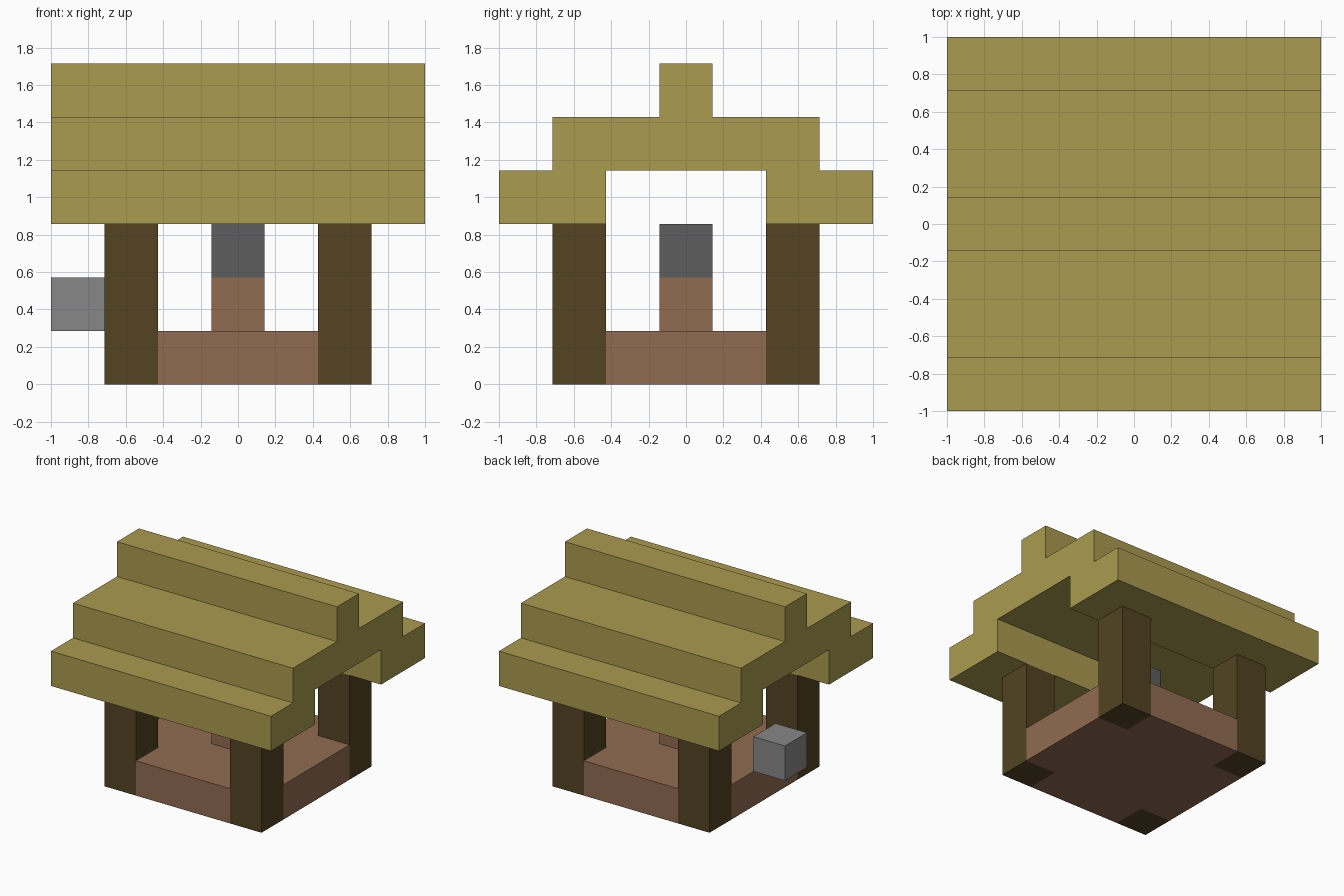
import bpy
import bmesh
from mathutils import Vector

# Everything sits on a block grid, seven blocks wide
U = 2 / 7

cube = bpy.data.objects.get("Cube")
if cube:
    bpy.data.objects.remove(cube, do_unlink=True)


def material(name, rgb):
    """Flat colour given as 8-bit sRGB, stored as linear."""
    linear = [((c / 255 + 0.055) / 1.055) ** 2.4 for c in rgb]
    mat = bpy.data.materials.new(name)
    mat.use_nodes = True
    mat.diffuse_color = (*linear, 1)
    bsdf = mat.node_tree.nodes["Principled BSDF"]
    bsdf.inputs["Base Color"].default_value = (*linear, 1)
    return mat


straw = material("straw", (170, 155, 79))
dark_wood = material("dark wood", (83, 68, 34))
clay = material("clay brown", (145, 108, 81))
light_stone = material("light stone", (135, 135, 135))
dark_stone = material("dark stone", (93, 93, 93))


def extrude(name, outline, direction, mat):
    """Solid prism from an outline, in block units."""
    bm = bmesh.new()
    face = bm.faces.new([bm.verts.new(Vector(p) * U) for p in outline])
    result = bmesh.ops.extrude_face_region(bm, geom=[face], use_keep_orig=True)
    moved = [g for g in result["geom"] if isinstance(g, bmesh.types.BMVert)]
    bmesh.ops.translate(bm, verts=moved, vec=Vector(direction) * U)
    bmesh.ops.recalc_face_normals(bm, faces=bm.faces)
    mesh = bpy.data.meshes.new(name)
    bm.to_mesh(mesh)
    bm.free()
    mesh.materials.append(mat)
    obj = bpy.data.objects.new(name, mesh)
    bpy.context.collection.objects.link(obj)
    return obj


def block(name, x, y, z, height, mat):
    """One-block-wide column centred on x, y."""
    h = 0.5
    square = [(x - h, y - h, z), (x + h, y - h, z),
              (x + h, y + h, z), (x - h, y + h, z)]
    return extrude(name, square, (0, 0, height), mat)


# Floor: square slab with its corners notched out for the posts
quarter = [(2.5, 1.5), (1.5, 1.5), (1.5, 2.5)]
plus = []
for turn in range(4):
    plus += quarter
    quarter = [(-y, x) for x, y in quarter]
extrude("floor", [(x, y, 0) for x, y in plus], (0, 0, 1), clay)

# Corner posts
for side, x in (("right", -2), ("left", 2)):
    for end, y in (("front", -2), ("back", 2)):
        block(f"{end}_{side}_post", x, y, 0, 3, dark_wood)

# Pedestal with a stone on top, and the separate stone at the side
block("pedestal", 0, 0, 1, 1, clay)
block("pedestal_stone", 0, 0, 2, 1, dark_stone)
block("side_stone", -3, 0, 1, 1, light_stone)

# Stepped roof: half profile mirrored across the ridge, run along x
half = [(1.5, 4), (1.5, 3), (3.5, 3), (3.5, 4),
        (2.5, 4), (2.5, 5), (0.5, 5), (0.5, 6)]
profile = half + [(-y, z) for y, z in reversed(half)]
extrude("roof", [(-3.5, y, z) for y, z in profile], (7, 0, 0), straw)
